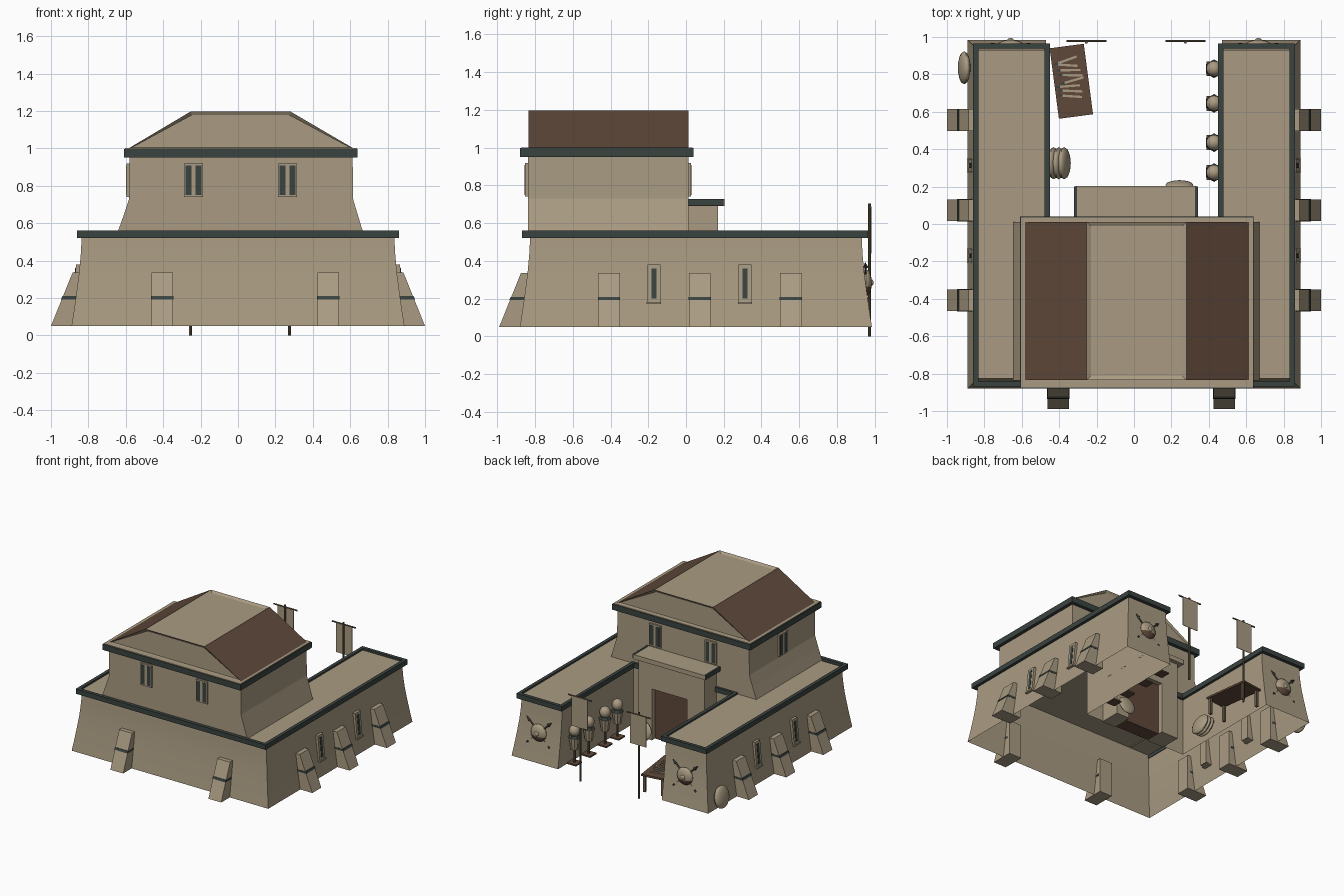
import bpy, bmesh, math, random
from mathutils import Matrix, Vector

if "Cube" in bpy.data.objects:
    bpy.data.objects.remove(bpy.data.objects["Cube"])
random.seed(4)

def mat(name, c):
    m = bpy.data.materials.new(name)
    m.diffuse_color = (*c, 1)
    m.use_nodes = True
    m.node_tree.nodes["Principled BSDF"].inputs["Base Color"].default_value = m.diffuse_color
    return m
STONE = mat("sandstone", (.40, .33, .225))
BROWN = mat("brown_wood", (.115, .066, .042))
DARK = mat("dark_green_trim", (.042, .056, .052))
WOOD = mat("pole_wood", (.14, .105, .065))

def finish(name, bm, mats, rule=None, smooth=False):
    bmesh.ops.recalc_face_normals(bm, faces=bm.faces)
    if rule:
        for f in bm.faces:
            f.material_index = rule(f)
    me = bpy.data.meshes.new(name)
    bm.to_mesh(me); bm.free()
    ob = bpy.data.objects.new(name, me)
    bpy.context.collection.objects.link(ob)
    for m in mats:
        me.materials.append(m)
    if smooth:
        bpy.ops.object.select_all(action='DESELECT')
        ob.select_set(True)
        bpy.context.view_layer.objects.active = ob
        bpy.ops.object.shade_smooth_by_angle(angle=math.radians(35))
    return ob

def loft(bm, rings, bottom=True, top=True):
    vs = [[bm.verts.new(p) for p in r] for r in rings]
    n = len(vs[0])
    for a, b in zip(vs, vs[1:]):
        for i in range(n):
            bm.faces.new((a[i], a[(i+1) % n], b[(i+1) % n], b[i]))
    if bottom: bm.faces.new(vs[0][::-1])
    if top: bm.faces.new(vs[-1])
    return vs

def box(name, x0, x1, y0, y1, z0, z1, m, M=None):
    bm = bmesh.new()
    loft(bm, [[(x0, y0, z), (x1, y0, z), (x1, y1, z), (x0, y1, z)] for z in (z0, z1)])
    if M: bm.transform(M)
    return finish(name, bm, [m])

def rod(name, a, b, r, m, r2=None, seg=8):
    a, b = Vector(a), Vector(b); d = b - a
    bm = bmesh.new()
    bmesh.ops.create_cone(bm, cap_ends=True, segments=seg, radius1=r, radius2=r if r2 is None else r2, depth=d.length)
    bm.transform(Matrix.Translation((a+b)/2) @ d.to_track_quat('Z', 'Y').to_matrix().to_4x4())
    return finish(name, bm, [m], smooth=True)

def ball(name, c, s, mats, rot=(0, 0, 0), rule=None):
    bm = bmesh.new()
    bmesh.ops.create_uvsphere(bm, u_segments=16, v_segments=10, radius=1)
    R = Matrix.Rotation(rot[2], 4, 'Z') @ Matrix.Rotation(rot[1], 4, 'Y') @ Matrix.Rotation(rot[0], 4, 'X')
    bm.transform(Matrix.Translation(c) @ R @ Matrix.Diagonal((*s, 1)))
    return finish(name, bm, mats, rule, True)

# prism whose (outward, z) profile is swept sideways; side is R, L or F
def wedge(name, prof, side, t, hw, m):
    put = {'R': lambda r, s, z: (r, s, z), 'L': lambda r, s, z: (-r, s, z),
           'F': lambda r, s, z: (s, -r, z), 'B': lambda r, s, z: (s, r, z)}[side]
    bm = bmesh.new()
    loft(bm, [[put(r, s, z) for r, z in prof] for s in (t-hw, t+hw)])
    return finish(name, bm, [m])

# U-shaped ground storey: battered outside, upright courtyard sides, open below
def u_ring(xo, y0, y1, xi, yi, z):
    return [(-xo, y0, z), (xo, y0, z), (xo, y1, z), (xi, y1, z), (xi, yi, z),
            (-xi, yi, z), (-xi, y1, z), (-xo, y1, z)]
bm = bmesh.new()
loft(bm, [u_ring(.89-o, -.88+o, .985-o, .47, .01, z) for z, o in
          ((.05, 0), (.14, .014), (.24, .028), (.34, .041), (.44, .05), (.547, .055))], bottom=False)
finish("ground_storey_walls", bm, [STONE], smooth=True)

# dark parapet band around the U
bm = bmesh.new()
o = (.86, -.87, .965, .45, .03); i = (.832, -.842, .937, .478, .002)
v = loft(bm, [u_ring(*i, .52), u_ring(*o, .52), u_ring(*o, .56), u_ring(*i, .56)], False, False)
for k in range(8):
    bm.faces.new((v[3][k], v[3][(k+1) % 8], v[0][(k+1) % 8], v[0][k]))
finish("parapet_band", bm, [DARK])

# buttresses with a dark stripe
BUT = [(.82, .05), (1.0, .05), (.885, .335), (.82, .335)]
STR = [(.84, .193), (.946, .193), (.939, .21), (.84, .21)]
for side, ts in (('R', (-.408, .073, .556)), ('L', (-.408, .073, .556)), ('F', (-.405, .483))):
    dr = -.01 if side == 'F' else 0
    for t in ts:
        wedge("buttress", [(r+dr, z) for r, z in BUT], side, t, .058, STONE)
        wedge("buttress_stripe", [(r+dr, z) for r, z in STR], side, t, .0595, DARK)

# slit windows in the long side walls
for side in 'RL':
    for t in (-.17, .313):
        wedge("side_window_frame", [(.82, .18), (.884, .18), (.866, .38), (.82, .38)], side, t, .034, STONE)
        wedge("side_window_slit", [(.85, .2), (.885, .2), (.871, .36), (.85, .36)], side, t, .013, DARK)
        wedge("side_window_sill", [(.84, .172), (.892, .172), (.892, .183), (.84, .183)], side, t, .038, STONE)

# upper storey, flared only on left and right
bm = bmesh.new()
loft(bm, [[(a, -.838, z), (b, -.838, z), (b, .012, z), (a, .012, z)] for z, a, b in
          ((.54, -.648, .672), (.64, -.612, .642), (.73, -.582, .615), (.96, -.58, .613))], bottom=False)
finish("upper_storey_walls", bm, [STONE])
box("upper_eave_band", -.61, .64, -.88, .04, .95, .997, DARK)
box("upper_eave_top", -.605, .635, -.875, .035, .997, 1.002, STONE)

# paired slit windows upstairs
def twin_window(side, t, r):
    wedge("upper_window_frame", [(r-.02, .74), (r+.014, .74), (r+.014, .92), (r-.02, .92)], side, t, .051, STONE)
    for s in (-.027, .027):
        wedge("upper_window_slit", [(r, .75), (r+.017, .75), (r+.017, .908), (r, .908)], side, t+s, .016, DARK)
for t in (-.238, .265):
    twin_window('F', t, .838)
    twin_window('B', t, .012)
twin_window('L', -.41, .582)

# hipped-profile roof with recessed gables and flat top; slopes are brown
bm = bmesh.new()
loft(bm, [[(-.585, y, 1.0), (.617, y, 1.0), (.28, y, 1.197), (-.253, y, 1.197)] for y in (-.835, .012)])
bmesh.ops.recalc_face_normals(bm, faces=bm.faces)
gables = [f for f in bm.faces if abs(f.normal.y) > .9]
top = [f for f in bm.faces if f.normal.z > .95]
bmesh.ops.inset_individual(bm, faces=gables, thickness=.02, depth=-.012)
bmesh.ops.inset_individual(bm, faces=top, thickness=.033, depth=-.012)
finish("roof", bm, [STONE, BROWN], lambda f: int(abs(f.normal.x) > .3 and f.normal.z > .3 and f.calc_area() > .1))

# entrance porch with recessed door
box("porch_left_jamb", -.285, -.13, 0, .17, .05, .69, STONE)
box("porch_right_jamb", .19, .31, 0, .17, .05, .69, STONE)
box("porch_lintel", -.13, .19, 0, .17, .47, .69, STONE)
box("porch_roof_slab", -.312, .335, 0, .203, .69, .727, STONE)
for x in (-.312, .335):
    box("porch_roof_end", x-.008, x+.008, .012, .2, .693, .729, DARK)
box("door", -.13, .19, .01, .13, .05, .47, BROWN)

# shields with crossed weapons on the wing ends
for x in (-.66, .665):
    ball("wall_shield", (x, .955, .285), (.07, .03, .07), [STONE, BROWN],
         rule=lambda f: int(f.calc_center_median().z < .265))
    ball("shield_boss", (x, .982, .285), (.018, .012, .018), [STONE])
    for s in (-1, 1):
        rod("crossed_weapon", (x-s*.1, .955, .19), (x+s*.1, .95, .38), .006, WOOD)
        rod("weapon_tip", (x+s*.085, .953, .366), (x+s*.115, .949, .394), .014, DARK, 0, 4)
        rod("weapon_pommel", (x-s*.09, .958, .2), (x-s*.105, .958, .185), .01, DARK)

# loose shields: outside the left wing, stacked in the court, by the porch
ball("leaning_shield", (-.908, .835, .135), (.03, .088, .088), [STONE], (0, .2, 0))
for k in range(3):
    ball("stacked_shield", (-.43+.028*k, .325, .137), (.03, .086, .086), [STONE], (0, -.25, 0))
ball("porch_shield", (.243, .208, .125), (.075, .022, .075), [STONE], (.2, 0, 0))

# hanging banners on poles at the court entrance
for x in (-.255, .275):
    rod("banner_pole", (x, .972, 0), (x, .972, .705), .008, WOOD)
    rod("banner_crossbar", (x-.107, .978, .685), (x+.107, .978, .685), .006, WOOD)
    box("banner_cloth", x-.072, x+.072, .979, .983, .44, .685, STONE)

# training dummies along the right wing
for y in (.83, .645, .435, .275):
    x = .428
    box("dummy_base", x-.04, x+.04, y-.04, y+.04, .05, .062, BROWN)
    rod("dummy_post", (x, y, .06), (x, y, .3), .009, WOOD)
    rod("dummy_torso", (x, y, .17), (x, y, .27), .03, STONE, .045, 10)
    rod("dummy_collar", (x, y, .268), (x, y, .285), .05, DARK, .035, 6)
    ball("dummy_head", (x, y, .32), (.042, .042, .046), [STONE])

# weapon table, slightly turned
M = Matrix.Translation((-.335, .763, 0)) @ Matrix.Rotation(math.radians(7.5), 4, 'Z')
box("table_top", -.092, .092, -.19, .19, .185, .2, BROWN, M)
for sx in (-1, 1):
    for sy in (-1, 1):
        box("table_leg", sx*.075-.01, sx*.075+.01, sy*.165-.01, sy*.165+.01, .05, .185, WOOD, M)
for k in range(8):
    y = -.08 + .028*k
    R = M @ Matrix.Translation((random.uniform(-.015, .015), y, 0)) @ Matrix.Rotation(random.uniform(-.25, .25), 4, 'Z')
    box("table_blade", -.05, .055, -.006, .006, .2, .207, STONE, R)
    box("table_blade_grip", -.072, -.05, -.005, .005, .2, .208, DARK, R)
